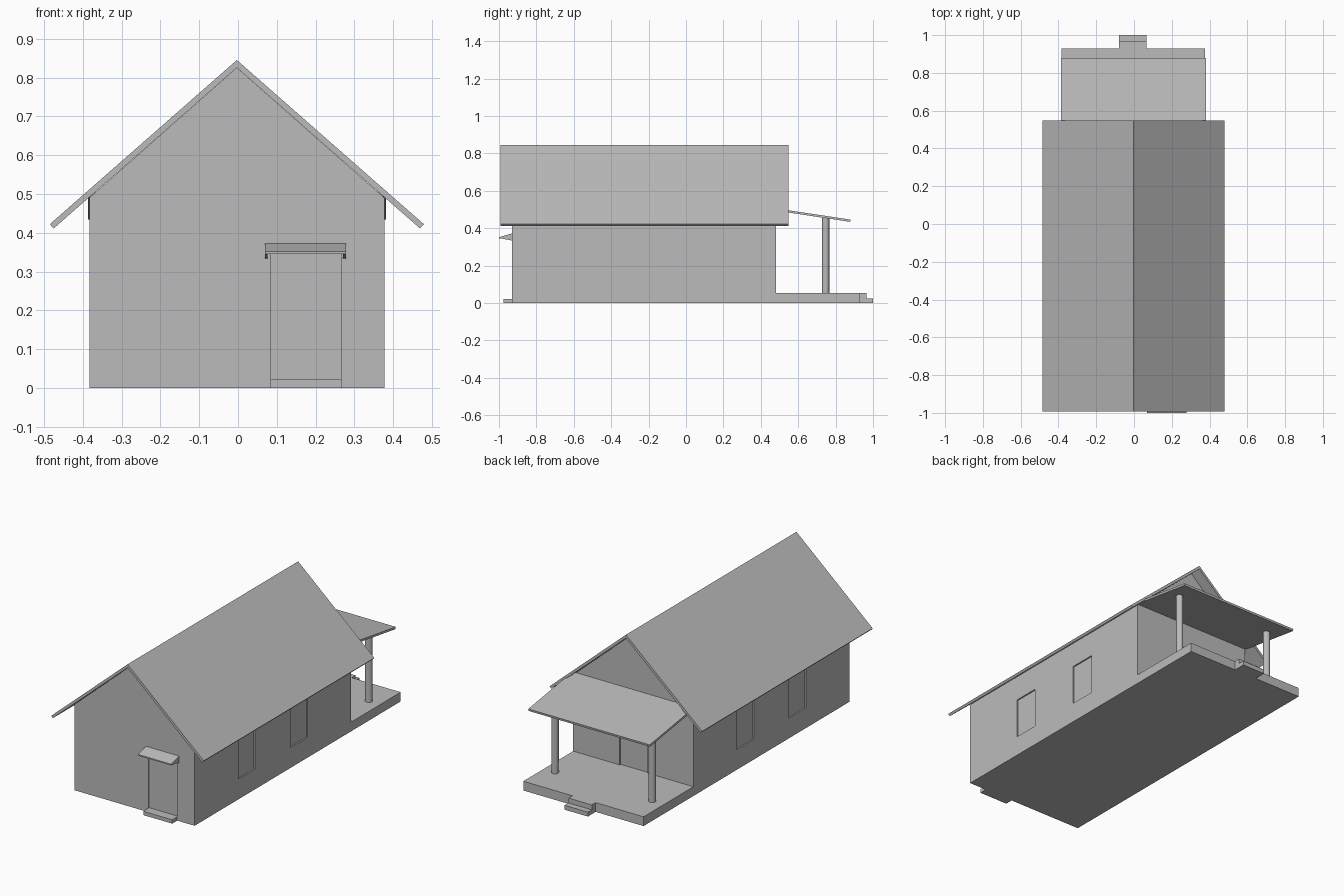
import bpy, bmesh
from mathutils import Vector

if "Cube" in bpy.data.objects:
    bpy.data.objects.remove(bpy.data.objects["Cube"], do_unlink=True)

GREY = (0.5, 0.5, 0.5, 1.0)
grey = bpy.data.materials.new("plain_grey")
grey.use_nodes = True
grey.diffuse_color = GREY
grey.node_tree.nodes["Principled BSDF"].inputs["Base Color"].default_value = GREY

CX = -0.003                      # centre line of the house
HALF = 0.38                      # half width of the walls
FRONT, BACK = -0.93, 0.48        # gable walls
EAVE, RIDGE = 0.49, 0.825        # wall top and gable peak
DOOR_TOP = 0.345
RECESS = 0.008


def finish(name, bm):
    bmesh.ops.recalc_face_normals(bm, faces=bm.faces)
    mesh = bpy.data.meshes.new(name)
    bm.to_mesh(mesh)
    bm.free()
    mesh.materials.append(grey)
    obj = bpy.data.objects.new(name, mesh)
    bpy.context.collection.objects.link(obj)
    return obj


def add_prism(bm, profile, axis, lo, hi):
    """Extrude a 2D profile (x,z or y,z) along the other horizontal axis."""
    def place(p, t):
        return (t, p[0], p[1]) if axis == "x" else (p[0], t, p[1])
    face = bm.faces.new([bm.verts.new(place(p, lo)) for p in profile])
    new = bmesh.ops.extrude_face_region(bm, geom=[face])["geom"]
    shift = Vector((hi - lo, 0, 0)) if axis == "x" else Vector((0, hi - lo, 0))
    bmesh.ops.translate(bm, verts=[v for v in new if isinstance(v, bmesh.types.BMVert)], vec=shift)


def prism(name, profile, axis, lo, hi):
    bm = bmesh.new()
    add_prism(bm, profile, axis, lo, hi)
    return finish(name, bm)


def add_box(bm, x, y, z):
    add_prism(bm, [(x[0], z[0]), (x[1], z[0]), (x[1], z[1]), (x[0], z[1])], "y", *y)


def box(name, x, y, z):
    bm = bmesh.new()
    add_box(bm, x, y, z)
    return finish(name, bm)


# House body with gable ends
walls = prism("walls", [(CX - HALF, 0), (CX + HALF, 0), (CX + HALF, EAVE),
                        (CX, RIDGE), (CX - HALF, EAVE)], "y", FRONT, BACK)

# Shallow door and window recesses
bm = bmesh.new()
for side in (-1, 1):
    wall_x = CX + side * HALF
    for y in ((-0.535, -0.385), (-0.065, 0.09)):
        add_box(bm, sorted((wall_x - side * RECESS, wall_x + side * 0.05)), y, (0.115, DOOR_TOP))
add_box(bm, (0.084, 0.267), (FRONT - 0.05, FRONT + RECESS), (0.022, DOOR_TOP))
add_box(bm, (-0.093, 0.083), (BACK - RECESS, BACK + 0.05), (0.053, DOOR_TOP))
cutter = finish("opening_cutter", bm)
cutter.hide_render = True
mod = walls.modifiers.new("openings", "BOOLEAN")
mod.operation = "DIFFERENCE"
mod.solver = "EXACT"
mod.object = cutter
bpy.context.view_layer.objects.active = walls
bpy.ops.object.modifier_apply(modifier=mod.name)
bpy.data.objects.remove(cutter, do_unlink=True)

# Main roof: one bent sheet with square-cut eaves
prism("main_roof", [(CX, 0.845), (CX + 0.482, 0.422), (CX + 0.472, 0.411),
                    (CX, RIDGE), (CX - 0.472, 0.411), (CX - 0.482, 0.422)],
      "y", -0.993, 0.547)

# Back porch: floor, landing, step, lean-to roof and posts
box("porch_floor", (CX - HALF, CX + HALF), (BACK, 0.93), (0, 0.053))
box("porch_landing", (-0.08, 0.067), (0.93, 0.965), (0, 0.053))
box("porch_step", (-0.08, 0.067), (0.965, 1.0), (0, 0.025))
prism("porch_roof", [(BACK, 0.506), (0.88, 0.446), (0.878, 0.434), (BACK, 0.494)],
      "x", CX - 0.384, CX + 0.384)
for side, label in ((-1, "right"), (1, "left")):
    bm = bmesh.new()
    bmesh.ops.create_cone(bm, cap_ends=True, segments=16, radius1=0.019, radius2=0.019, depth=0.41)
    bmesh.ops.translate(bm, verts=bm.verts, vec=(CX + side * 0.307, 0.747, 0.25))
    finish("porch_post_" + label, bm)

# Front door step and sloping canopy on two triangular cheeks
box("front_step", (0.084, 0.267), (-0.975, FRONT), (0, 0.022))
prism("door_canopy", [(FRONT, 0.372), (-1.0, 0.352), (-1.0, 0.345), (FRONT, 0.364)],
      "x", 0.069, 0.278)
for label, x in (("right", 0.069), ("left", 0.271)):
    prism("canopy_bracket_" + label, [(FRONT, 0.366), (-0.998, 0.347), (FRONT, 0.334)],
          "x", x, x + 0.007)
